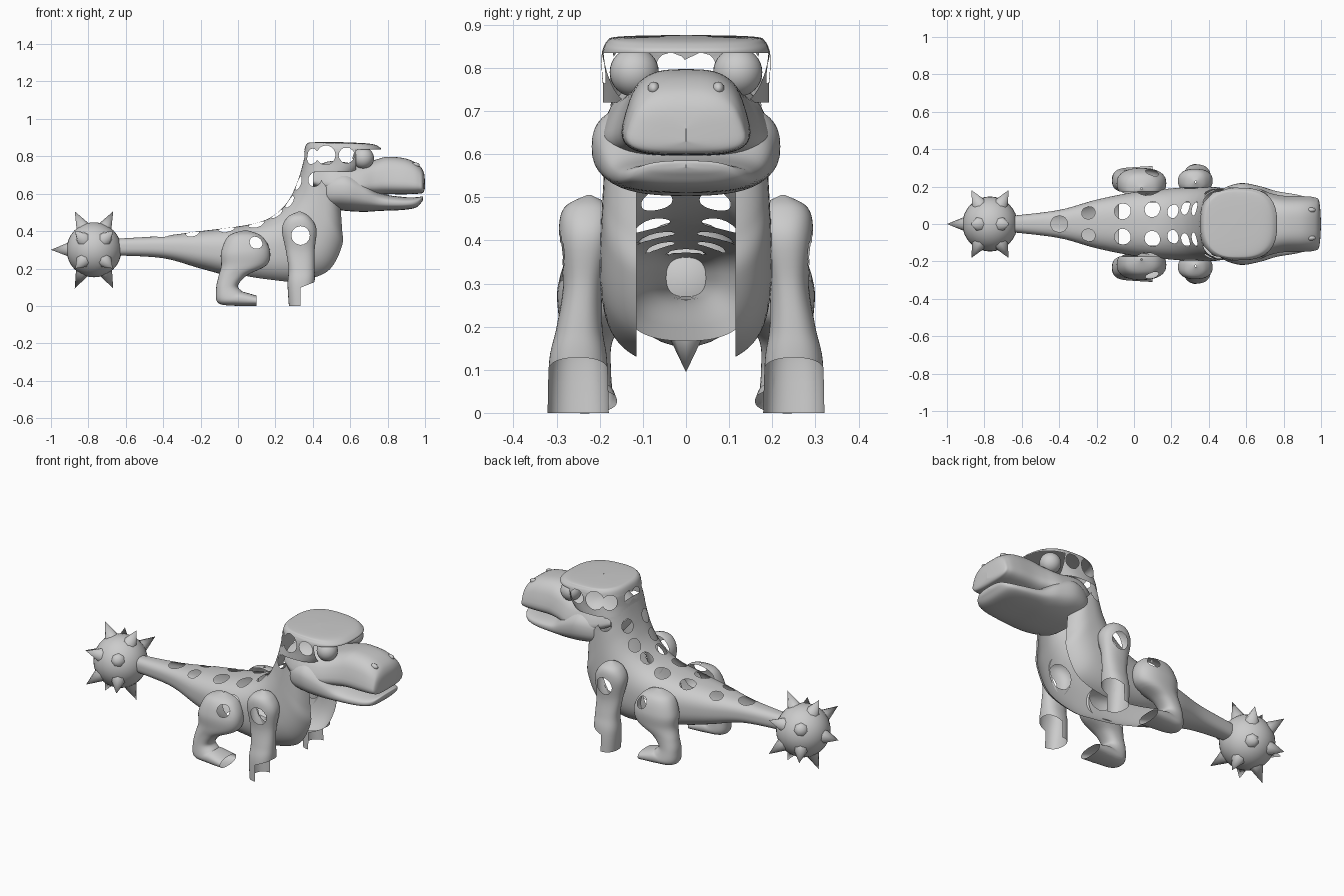
import bpy, bmesh, math
from mathutils import Vector

if "Cube" in bpy.data.objects:
    bpy.data.objects.remove(bpy.data.objects["Cube"])

grey = bpy.data.materials.new("plain_grey")
grey.use_nodes = True
colour = (0.6, 0.6, 0.6, 1)
grey.diffuse_color = colour
grey.node_tree.nodes["Principled BSDF"].inputs["Base Color"].default_value = colour


def finish(name, bm, angle=40, mirror=False):
    mesh = bpy.data.meshes.new(name)
    bm.to_mesh(mesh)
    bm.free()
    mesh.materials.append(grey)
    obj = bpy.data.objects.new(name, mesh)
    bpy.context.collection.objects.link(obj)
    if mirror:
        obj.modifiers.new("Mirror", "MIRROR").use_axis = (False, True, False)
    bpy.ops.object.select_all(action="DESELECT")
    obj.select_set(True)
    bpy.context.view_layer.objects.active = obj
    bpy.ops.object.shade_smooth_by_angle(angle=math.radians(angle))


def spline(rows, steps):
    """Catmull-Rom interpolation through rows of numbers."""
    rows = [Vector(r) for r in rows]
    out = []
    for i in range(len(rows) - 1):
        p0, p1 = rows[max(i - 1, 0)], rows[i]
        p2, p3 = rows[i + 1], rows[min(i + 2, len(rows) - 1)]
        for s in range(steps):
            t = s / steps
            out.append(p1 + (p2 - p0) * (t / 2)
                       + (p0 * 2 - p1 * 5 + p2 * 4 - p3) * (t * t / 2)
                       + (p1 * 3 - p0 - p2 * 3 + p3) * (t ** 3 / 2))
    return out + [rows[-1]]


def loft(rows, sides=48, steps=6, power=0.85, taper=0.0):
    """Skin of rings; each row is x, z of one edge, x, z of the other, y, half width."""
    def soft(v):
        return math.copysign(abs(v) ** power, v)
    bm = bmesh.new()
    rings = []
    for ax, az, bx, bz, yc, w in spline(rows, steps):
        ring = []
        for i in range(sides):
            t = math.tau * i / sides
            c, s = soft(math.cos(t)), soft(math.sin(t))
            ring.append(bm.verts.new(((ax + bx) / 2 + c * (ax - bx) / 2,
                                      yc + w * s * (1 - taper * c),
                                      (az + bz) / 2 + c * (az - bz) / 2)))
        rings.append(ring)
    for r, q in zip(rings, rings[1:]):
        for i in range(sides):
            j = (i + 1) % sides
            bm.faces.new((r[i], r[j], q[j], q[i]))
    bmesh.ops.recalc_face_normals(bm, faces=bm.faces)
    return bm


def cut(bm, rule, planes=()):
    """Delete faces by a rule, after slicing clean edges along the planes."""
    for co, no in planes:
        bmesh.ops.bisect_plane(bm, geom=bm.verts[:] + bm.edges[:] + bm.faces[:],
                               plane_co=co, plane_no=no)
    doomed = [f for f in bm.faces if rule(f.calc_center_median())]
    bmesh.ops.delete(bm, geom=doomed, context="FACES")


def holes(bm, spots, both=True):
    """Round openings in the skin, with the rim pulled onto a circle."""
    for x, y, z, r in spots:
        for side in ((1, -1) if both and y else (1,)):
            aim = Vector((x, y * side, z))
            c = min(bm.verts, key=lambda v: (v.co - aim).length).co.copy()
            doomed = [f for f in bm.faces if (f.calc_center_median() - c).length < r]
            rim = {v for f in doomed for v in f.verts}
            bmesh.ops.delete(bm, geom=doomed, context="FACES")
            for v in rim:
                if v.is_valid:
                    v.co = c + (v.co - c).normalized() * r


X, Y, Z = (1, 0, 0), (0, 1, 0), (0, 0, 1)

# Body from tail tip up to the neck, open along belly and chest
body = loft([
    (-.64, .36, -.64, .27, 0, .045), (-.4, .375, -.4, .255, 0, .075),
    (-.2, .4, -.2, .2, 0, .13), (0, .425, 0, .147, 0, .17),
    (.12, .45, .17, .12, 0, .185), (.2, .49, .32, .112, 0, .195),
    (.26, .55, .49, .165, 0, .2), (.3, .62, .57, .3, 0, .195),
    (.33, .7, .57, .4, 0, .19), (.355, .79, .56, .52, 0, .185)],
    sides=72, steps=9, power=.78)
cut(body, lambda c: c.x > -.08 and abs(c.y) < .115 and (c.z < .27 or c.x > .42),
    [((0, .115, 0), Y), ((0, -.115, 0), Y), ((-.08, 0, 0), X)])
holes(body, [(-.41, 0, .38, .045), (-.24, .065, .39, .036), (-.06, .07, .41, .044),
             (.1, .075, .44, .043), (.205, .075, .49, .037), (.27, .08, .56, .038),
             (.315, .08, .66, .038), (.41, .18, .67, .037)])
# the limbs share the hollow of the body
holes(body, [(.335, .2, .37, .07), (.08, .18, .32, .065)])
finish("body", body)

# Skull with the flat cap, open in front around the eyes
skull = loft([
    (.338, .72, .66, .72, 0, .193), (.348, .77, .7, .76, 0, .193),
    (.354, .83, .76, .825, 0, .195), (.37, .868, .755, .85, 0, .185),
    (.41, .875, .7, .868, 0, .155), (.54, .876, .541, .876, 0, .001)],
    sides=64, steps=8, power=.75)
cut(skull, lambda c: c.z < .835 and c.x > .63, [((.63, 0, 0), X), ((0, 0, .835), Z)])
holes(skull, [(.46, .2, .805, .052), (.57, .2, .81, .042),
              (.375, .16, .805, .042), (.35, .045, .8, .036)])
finish("skull_cap", skull)

# Upper face and snout
snout = loft([
    (.4, .74, .4, .64, 0, .13), (.5, .775, .5, .6, 0, .182),
    (.64, .76, .64, .59, 0, .182), (.73, .78, .73, .594, 0, .155),
    (.8, .797, .8, .597, 0, .142), (.9, .787, .9, .597, 0, .14),
    (.965, .755, .965, .6, 0, .134), (.993, .715, .99, .606, 0, .112),
    (1, .66, 1, .63, 0, .001)], power=.62, taper=.2)
finish("snout", snout)

# Lower jaw with full cheeks
jaw = loft([
    (.43, .62, .43, .61, 0, .1), (.47, .7, .46, .53, 0, .18),
    (.57, .73, .56, .51, 0, .218), (.67, .68, .67, .503, 0, .203),
    (.76, .605, .76, .508, 0, .176), (.88, .583, .88, .513, 0, .155),
    (.95, .581, .95, .525, 0, .13), (.985, .585, .98, .552, 0, .085),
    (.99, .575, .99, .57, 0, .001)], power=.78)
finish("lower_jaw", jaw)

# Eyes
eye = bmesh.new()
bmesh.ops.create_uvsphere(eye, u_segments=32, v_segments=16, radius=.057)
bmesh.ops.translate(eye, verts=eye.verts, vec=(.67, .12, .79))
finish("eyes", eye, mirror=True)

# Nostril ridges
nostril = bmesh.new()
bmesh.ops.create_uvsphere(nostril, u_segments=16, v_segments=8, radius=.02)
bmesh.ops.scale(nostril, verts=nostril.verts, vec=(1.3, .7, .8))
bmesh.ops.translate(nostril, verts=nostril.verts, vec=(.945, .075, .752))
finish("nostrils", nostril, mirror=True)

# Front legs, hollow feet open at the toes
leg = loft([
    (.325, .505, .335, .505, .225, .005), (.265, .475, .385, .475, .228, .055),
    (.235, .41, .42, .41, .23, .065), (.255, .3, .41, .3, .238, .047),
    (.27, .2, .41, .2, .247, .053), (.265, .115, .41, .13, .25, .067),
    (.272, 0, .4, 0, .25, .071)], sides=40, steps=6)
cut(leg, lambda c: (c.x > .335 and c.z < c.x * .4 - .036) or (c.z > .24 and c.y < .195),
    [((.34, 0, .1), (-.4, 0, 1)), ((.335, 0, 0), X), ((0, .195, 0), Y)])
holes(leg, [(.34, .3, .375, .05)], both=False)
finish("front_legs", leg, mirror=True)

# Hind legs, thigh running down into a hollow foot
thigh = loft([
    (.035, .405, .045, .405, .19, .005), (-.05, .375, .125, .375, .2, .065),
    (-.09, .29, .17, .3, .215, .082), (-.09, .215, .155, .22, .22, .075),
    (-.105, .155, .05, .165, .23, .058), (-.117, .09, 0, .11, .232, .058),
    (-.105, .015, .02, .08, .235, .065), (0, 0, .03, .075, .235, .07),
    (.1, 0, .1, .055, .235, .075)], sides=40, steps=6)
cut(thigh, lambda c: c.z > .2 and c.y < .175, [((0, .175, 0), Y), ((0, 0, .2), Z)])
holes(thigh, [(.1, .3, .34, .036)], both=False)
finish("hind_legs", thigh, mirror=True)

# Spiked ball on the tail
centre = Vector((-.77, 0, .3))
ball = bmesh.new()
bmesh.ops.create_uvsphere(ball, u_segments=32, v_segments=16, radius=.147)
bmesh.ops.translate(ball, verts=ball.verts, vec=centre)
finish("tail_ball", ball)

aims = [(-1, 0, 0)]
for sx in (-1, 1):
    for sz in (-1, 1):
        aims.append((sx * .5, 0, sz))
        aims += [(sx * .55, sy, sz * .55) for sy in (-1, 1)]
spikes = bmesh.new()
for aim in aims:
    d = Vector(aim).normalized()
    made = bmesh.ops.create_cone(spikes, segments=7, radius1=.046, radius2=0,
                                 depth=.11, cap_ends=False)["verts"]
    turn = d.to_track_quat("Z", "Y")
    for v in made:
        v.co = centre + turn @ (v.co + Vector((0, 0, .175)))
finish("tail_spikes", spikes, angle=60)
